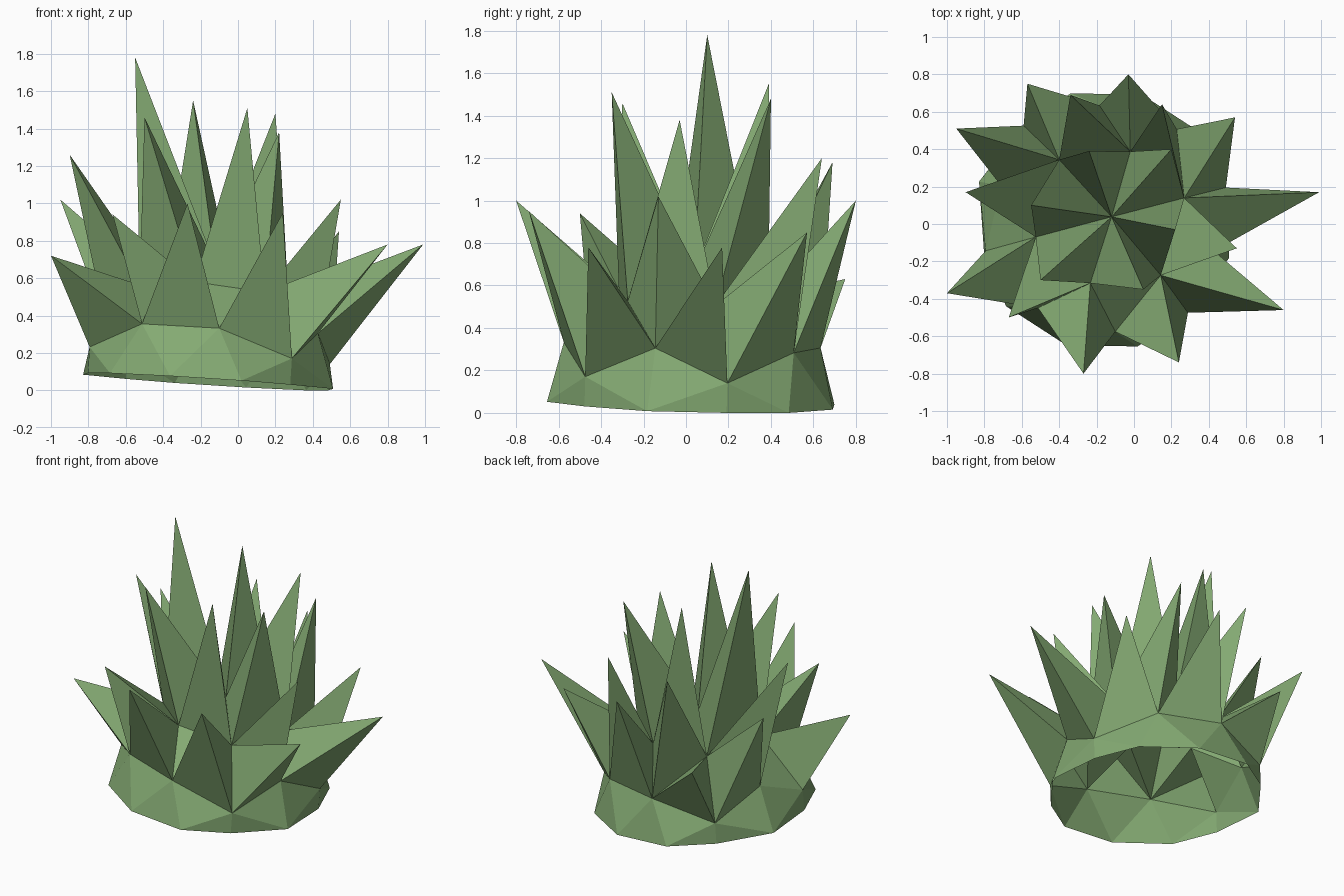
import bpy, bmesh
from math import radians, atan2, pi
from mathutils import Vector, Matrix

if "Cube" in bpy.data.objects:
    bpy.data.objects.remove(bpy.data.objects["Cube"])

RADIUS, CENTER, RIM_LIFT = 0.70, Vector((-0.165, 0.02, -0.03)), 0.077

# Leaf tips, counter-clockwise, for three tiers (None = flat facet)
TIPS = {
    "cap": [(.22, -.03, 1.38), (.20, .40, 1.48), (-.24, .39, 1.55),
            (-.55, .10, 1.78), (-.50, -.30, 1.46), (.05, -.35, 1.51)],
    "shoulder": [(.55, -.13, 1.02), (.15, .64, 1.20), (-.34, .69, 1.18),
                 (-.90, .17, 1.26), (-.67, -.50, .94), None],
    "side": [(.99, .17, .78), (.54, .57, .85), (-.03, .80, 1.0), (-.57, .75, .63),
             (-.95, .51, 1.02), None, (-1.0, -.37, .72), (-.27, -.80, 1.0),
             (.24, -.74, .95), (.80, -.46, .78)],
}

# Faceted dome: icosphere turned so a six-sided vertex is on top
bm = bmesh.new()
bmesh.ops.create_icosphere(bm, subdivisions=2, radius=1)
bm.verts.ensure_lookup_table()
top = next(v for v in bm.verts if len(v.link_edges) == 6)
near = next(e.other_vert(top) for e in top.link_edges
            if len(e.other_vert(top).link_edges) == 5)
z = top.co.normalized()
y = (near.co - z * near.co.dot(z)).normalized()
bm.transform(Matrix((y.cross(z), y, z)).to_4x4())

# Open bottom cut at the equator
bmesh.ops.bisect_plane(bm, geom=bm.verts[:] + bm.edges[:] + bm.faces[:], dist=1e-4,
                       plane_co=(0, 0, 0), plane_no=(0, 0, 1), clear_inner=True)

# Sort the upper facets into tiers
tiers = {"cap": [], "shoulder": [], "side": []}
for f in bm.faces:
    high = sum(v.co.z > 0.7 for v in f.verts)
    if high:
        tiers[("side", "shoulder", "cap")[high - 1]].append(f)


def azimuth(f):
    c = f.calc_center_median()
    return (atan2(c.y, c.x) + radians(8)) % (2 * pi)


for faces in tiers.values():
    faces.sort(key=azimuth)

# Place the dome with its slight lean
for v in bm.verts:
    if abs(v.co.z) < 1e-3:
        v.co.z = RIM_LIFT / RADIUS
bm.transform(Matrix.Translation(CENTER) @ Matrix.Rotation(radians(3.7), 4, 'Y')
             @ Matrix.Rotation(radians(-1.5), 4, 'X')
             @ Matrix.Rotation(radians(-17), 4, 'Z') @ Matrix.Scale(RADIUS, 4))

# Pull each facet out into a three-sided leaf spike
for name, faces in tiers.items():
    for f, tip in zip(faces, TIPS[name]):
        if tip:
            bmesh.ops.poke(bm, faces=[f])["verts"][0].co = tip

low = min(v.co.z for v in bm.verts)
for v in bm.verts:
    if v.co.z < 0.12:
        v.co.z -= low

mesh = bpy.data.meshes.new("spiky_bush")
bm.to_mesh(mesh)
bm.free()
bush = bpy.data.objects.new("spiky_bush", mesh)
bpy.context.collection.objects.link(bush)

mat = bpy.data.materials.new("leaf_green")
mat.diffuse_color = (0.23, 0.40, 0.17, 1)
mat.use_nodes = True
mat.node_tree.nodes["Principled BSDF"].inputs["Base Color"].default_value = mat.diffuse_color
mesh.materials.append(mat)
